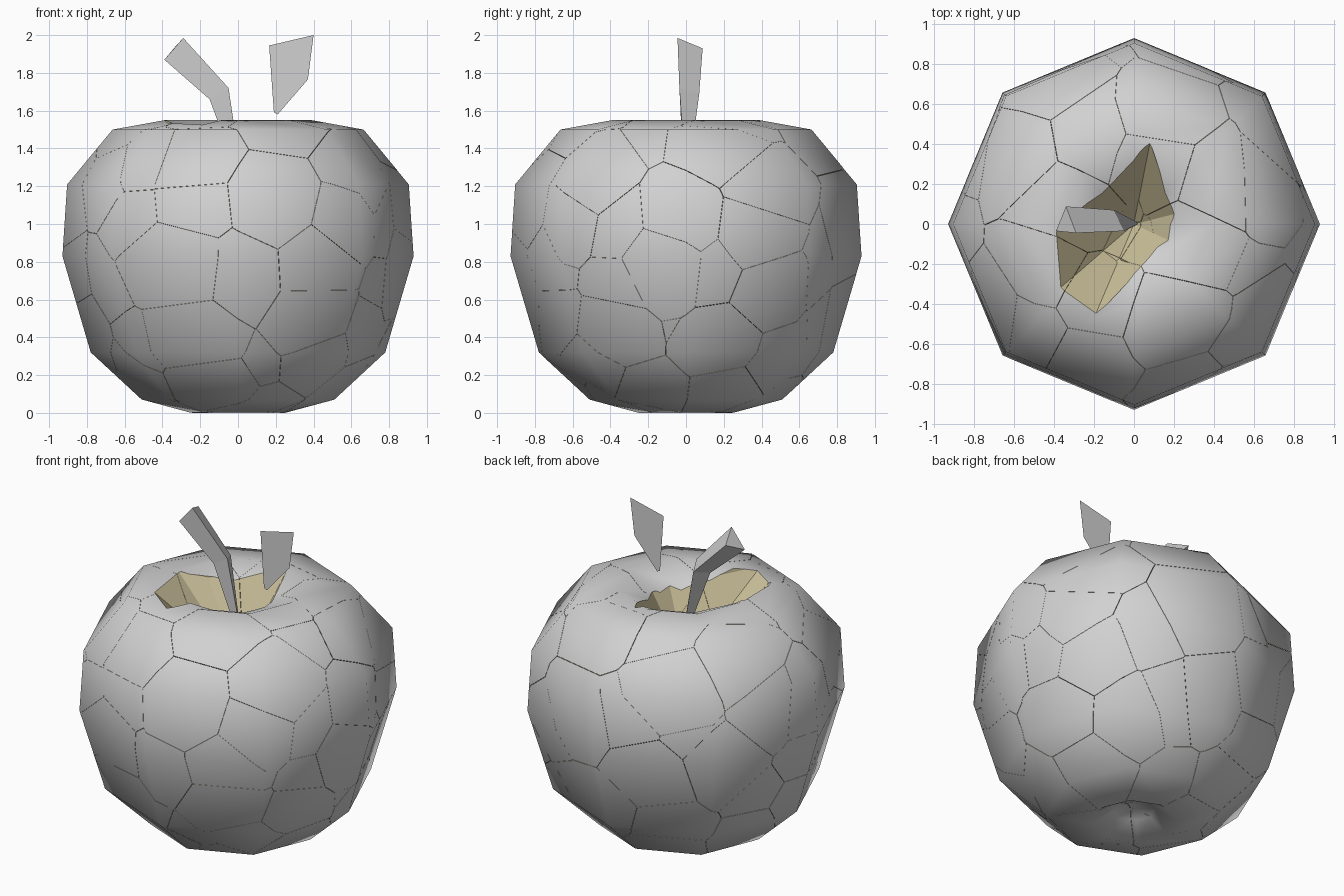
import bpy, bmesh, math, random
from mathutils import Vector
from mathutils.bvhtree import BVHTree
from mathutils.interpolate import poly_3d_calc

if "Cube" in bpy.data.objects:
    bpy.data.objects.remove(bpy.data.objects["Cube"])

random.seed(11)


def material(name, col):
    m = bpy.data.materials.new(name)
    m.diffuse_color = (*col, 1)
    m.use_nodes = True
    m.node_tree.nodes["Principled BSDF"].inputs["Base Color"].default_value = m.diffuse_color
    return m


GREY = material("grey_skin", (0.64, 0.64, 0.64))
FLESH = material("pale_yellow_flesh", (0.64, 0.57, 0.35))


def add_object(name, bm, mats):
    me = bpy.data.meshes.new(name)
    bm.to_mesh(me)
    for m in mats:
        me.materials.append(m)
    ob = bpy.data.objects.new(name, me)
    bpy.context.collection.objects.link(ob)
    return ob


# Eight-sided apple body, turned from a profile of (radius, height)
PROFILE = [(0.12, 0.08), (0.25, 0.0), (0.51, 0.07), (0.78, 0.32), (0.93, 0.83),
           (0.905, 1.21), (0.665, 1.50), (0.39, 1.55), (0.2, 1.47)]
N = 8
bm = bmesh.new()
rings = [[bm.verts.new((r * math.cos(2 * math.pi * i / N), r * math.sin(2 * math.pi * i / N), z))
          for i in range(N)] for r, z in PROFILE]
for a, b in zip(rings, rings[1:]):
    for i in range(N):
        j = (i + 1) % N
        bm.faces.new((a[i], a[j], b[j], b[i]))
low, high = bm.verts.new((0, 0, 0.12)), bm.verts.new((0, 0, 1.33))
for i in range(N):
    j = (i + 1) % N
    bm.faces.new((low, rings[0][j], rings[0][i]))
    bm.faces.new((high, rings[-1][i], rings[-1][j]))
bmesh.ops.recalc_face_normals(bm, faces=bm.faces)
bm.normal_update()
smooth_bvh = BVHTree.FromBMesh(bm)
skin = [([v.co.copy() for v in f.verts], [v.normal.copy() for v in f.verts]) for f in bm.faces]
body = add_object("apple_body", bm, [GREY, FLESH])
bm.free()

# Broken pit at the top: cutter tapering down to a point
PIT = [(0.08, 0.41), (-0.26, 0.08), (-0.39, -0.04), (-0.38, -0.33),
       (-0.2, -0.47), (0.17, -0.08), (0.2, 0.05)]
bm = bmesh.new()
apex = bm.verts.new((0.0, 0.0, 1.05))
rim, lid = [], []
for x, y in PIT:
    r = math.hypot(x, y)
    z = 1.47 + 0.08 * min(1, max(0, (r - 0.2) / 0.19))
    rim.append(bm.verts.new((x, y, z)))
    lid.append(bm.verts.new((x, y, 1.9)))
for i in range(len(PIT)):
    j = (i + 1) % len(PIT)
    bm.faces.new((apex, rim[i], rim[j]))
    bm.faces.new((rim[i], lid[i], lid[j], rim[j]))
bm.faces.new(lid)
bmesh.ops.recalc_face_normals(bm, faces=bm.faces)
for f in bm.faces:
    f.material_index = 1
cutter = add_object("pit_cutter", bm, [GREY, FLESH])
cutter.hide_render = True
bm.free()
mod = body.modifiers.new("pit", 'BOOLEAN')
mod.operation, mod.solver, mod.object = 'DIFFERENCE', 'EXACT', cutter
solid = bmesh.new()
solid.from_object(body, bpy.context.evaluated_depsgraph_get())
bpy.data.objects.remove(cutter)
bpy.data.objects.remove(body)


# Evenly scattered seed points just under the skin
def radius_at(z):
    outer = PROFILE[1:-1]
    for (r0, z0), (r1, z1) in zip(outer, outer[1:]):
        if z0 <= z <= z1:
            return r0 + (r1 - r0) * (z - z0) / (z1 - z0)
    return 0.3


def random_point():
    z = random.uniform(0.04, 1.51)
    r = radius_at(z) * math.sqrt(random.uniform(0.1, 0.9))
    a = random.uniform(0, 2 * math.pi)
    return Vector((r * math.cos(a), r * math.sin(a), z))


seeds = [random_point()]
while len(seeds) < 85:
    seeds.append(max((random_point() for _ in range(8)),
                     key=lambda p: min((p - s).length for s in seeds)))

# Shatter the body into pieces, capping each cut with flesh
pieces = bmesh.new()
for s in seeds:
    cell = solid.copy()
    for o in sorted(seeds, key=lambda p: (p - s).length)[1:]:
        if not cell.verts:
            break
        if (o - s).length / 2 > max((v.co - s).length for v in cell.verts):
            break
        cut = bmesh.ops.bisect_plane(cell, geom=cell.verts[:] + cell.edges[:] + cell.faces[:],
                                     dist=1e-5, plane_co=(s + o) / 2, plane_no=o - s, clear_outer=True)
        edges = [e for e in cut["geom_cut"] if isinstance(e, bmesh.types.BMEdge) and e.is_boundary]
        if edges:
            for f in bmesh.ops.holes_fill(cell, edges=edges, sides=0)["faces"]:
                f.material_index = 1
    for v in cell.verts:
        v.co = s + (v.co - s) * 0.996
    tmp = bpy.data.meshes.new("tmp")
    cell.to_mesh(tmp)
    pieces.from_mesh(tmp)
    bpy.data.meshes.remove(tmp)
    cell.free()
solid.free()
for f in pieces.faces:
    f.smooth = True
apple = add_object("apple_pieces", pieces, [GREY, FLESH])
pieces.free()

# Skin keeps the smooth normals of the whole apple, cut faces stay flat
me = apple.data
normals = [Vector((0, 0, 1))] * len(me.loops)
for p in me.polygons:
    for li in p.loop_indices:
        n = p.normal.copy()
        if p.material_index == 0:
            co, _, idx, _ = smooth_bvh.find_nearest(me.vertices[me.loops[li].vertex_index].co)
            pts, nrm = skin[idx]
            n = sum((w * v for w, v in zip(poly_3d_calc(pts, co), nrm)), Vector()).normalized()
        normals[li] = n
me.normals_split_custom_set(normals)

# Three-sided bent stem
bm = bmesh.new()
STEM = [[(0.0, -0.012, 1.25), (0.02, 0.0, 1.25), (0.01, 0.012, 1.25)],
        [(-0.15, -0.03, 1.66), (-0.05, -0.035, 1.72), (-0.1, 0.07, 1.69)],
        [(-0.39, -0.035, 1.87), (-0.29, -0.045, 1.985), (-0.34, 0.088, 1.93)]]
loops = [[bm.verts.new(p) for p in ring] for ring in STEM]
for a, b in zip(loops, loops[1:]):
    for i in range(3):
        j = (i + 1) % 3
        bm.faces.new((a[i], a[j], b[j], b[i]))
bm.faces.new(loops[0])
bm.faces.new(loops[-1])
bmesh.ops.recalc_face_normals(bm, faces=bm.faces)
add_object("stem", bm, [GREY])
bm.free()

# Flat upright leaf
bm = bmesh.new()
LEAF = [(0.19, 1.59), (0.21, 1.58), (0.37, 1.765), (0.4, 2.0), (0.165, 1.945)]
bm.faces.new([bm.verts.new((x, -0.01, z)) for x, z in LEAF])
add_object("leaf", bm, [GREY])
bm.free()
